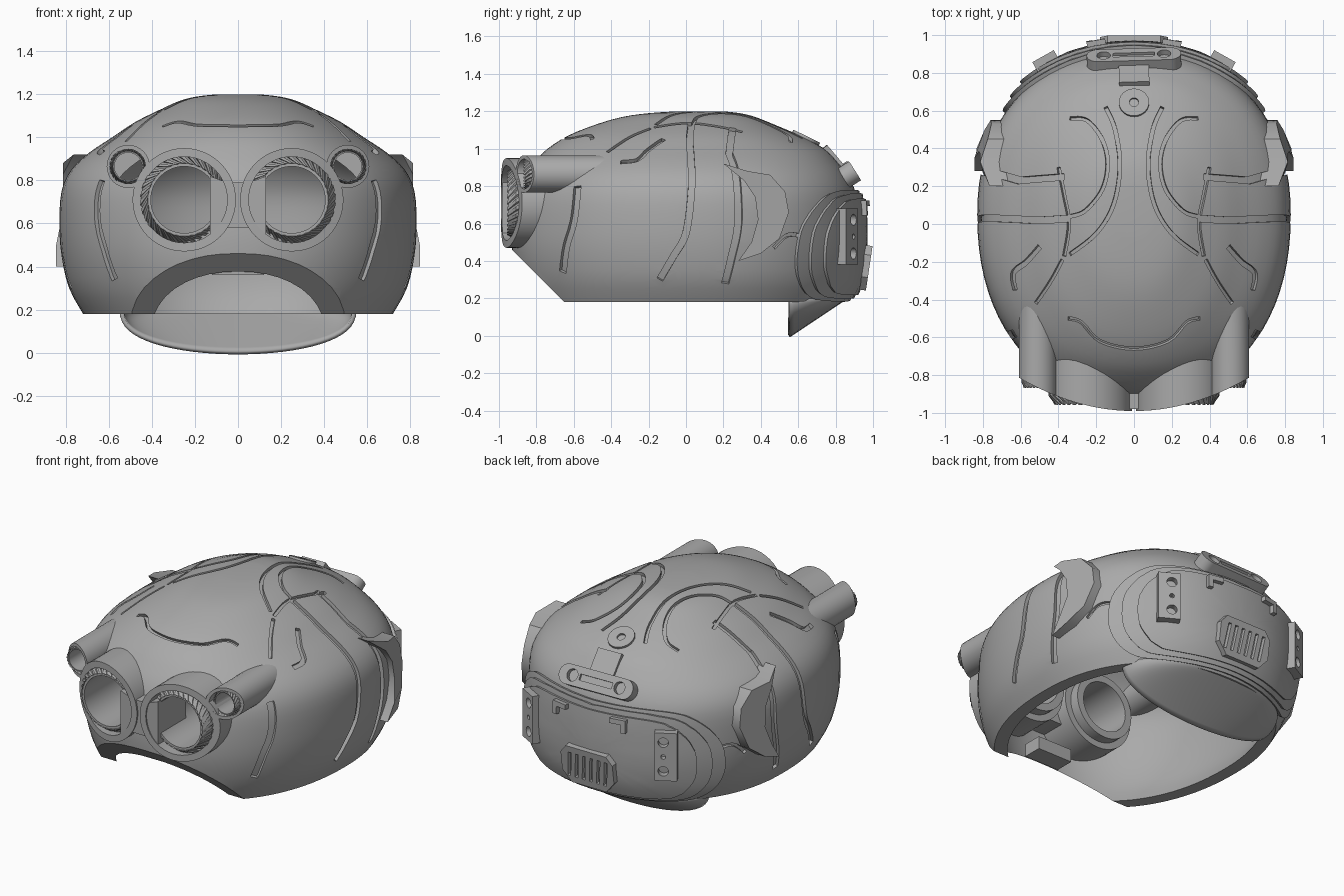
import bpy, bmesh, math
from mathutils import Vector, Matrix
from mathutils.bvhtree import BVHTree

cube = bpy.data.objects.get("Cube")
if cube:
    bpy.data.objects.remove(cube)

grey = bpy.data.materials.new("helmet grey")
grey.use_nodes = True
grey.diffuse_color = (.4, .4, .4, 1)
grey.node_tree.nodes["Principled BSDF"].inputs["Base Color"].default_value = (.4, .4, .4, 1)


def finish(name, bm):
    bmesh.ops.recalc_face_normals(bm, faces=bm.faces[:])
    mesh = bpy.data.meshes.new(name)
    bm.to_mesh(mesh)
    bm.free()
    mesh.materials.append(grey)
    obj = bpy.data.objects.new(name, mesh)
    bpy.context.scene.collection.objects.link(obj)
    return obj


def cut(target, cutter):
    mod = target.modifiers.new("cut", "BOOLEAN")
    mod.operation, mod.solver, mod.object = "DIFFERENCE", "EXACT", cutter
    bpy.context.view_layer.update()
    graph = bpy.context.evaluated_depsgraph_get()
    mesh = bpy.data.meshes.new_from_object(target.evaluated_get(graph))
    target.modifiers.clear()
    if len(mesh.polygons) > 5:
        target.data = mesh
    bpy.data.objects.remove(cutter)


def mirrored(obj, name):
    mesh = obj.data.copy()
    mesh.transform(Matrix.Scale(-1, 4, Vector((1, 0, 0))) @ obj.matrix_world)
    mesh.flip_normals()
    twin = bpy.data.objects.new(name, mesh)
    bpy.context.scene.collection.objects.link(twin)


def spline(pts, n):
    padded = [pts[0], *pts, pts[-1]]
    out = []
    for i in range(len(pts) - 1):
        for k in range(n):
            t = k / n
            out.append(tuple(
                (2*q + (r-p)*t + (2*p - 5*q + 4*r - s)*t*t + (3*q - p - 3*r + s)*t**3) / 2
                for p, q, r, s in zip(*padded[i:i+4])))
    return out + [pts[-1]]


def skin(bm, loops, closed=True):
    for a, b in zip(loops, loops[1:]):
        n = len(a)
        for i in range(n if closed else n - 1):
            j = (i + 1) % n
            bm.faces.new((a[i], a[j], b[j], b[i]))


def prism(name, pts, lo, hi, matrix):
    bm = bmesh.new()
    loops = [[bm.verts.new(matrix @ Vector((u, v, h))) for u, v in pts] for h in (lo, hi)]
    skin(bm, loops)
    for loop in loops:
        bm.faces.new(loop)
    return finish(name, bm)


def frame(p, n):
    z = Vector(n).normalized()
    x = Vector((0, 0, 1)).cross(z).normalized()
    return Matrix.Translation(p) @ Matrix((x, z.cross(x), z)).transposed().to_4x4()


def rect(w, h, x=0, y=0):
    return [(x-w, y-h), (x+w, y-h), (x+w, y+h), (x-w, y+h)]


def circle(r, x=0, y=0, n=24):
    return [(x + r*math.cos(k*math.tau/n), y + r*math.sin(k*math.tau/n)) for k in range(n)]


SIDEWAYS = Matrix(((0, 0, 1), (1, 0, 0), (0, 1, 0))).to_4x4()

# Hollow shell: height, half width, front and back of each level
levels = spline([(.18, .72, -.86, .85), (.3, .785, -.9, .9), (.45, .82, -.93, .92),
                 (.6, .83, -.93, .92), (.75, .82, -.91, .91), (.85, .775, -.87, .87),
                 (.93, .69, -.81, .81), (1, .585, -.74, .74), (1.07, .48, -.63, .61),
                 (1.13, .36, -.48, .47), (1.17, .27, -.34, .37), (1.19, .19, -.2, .29),
                 (1.2, .1, -.05, .2)], 3)


def level_loop(bm, z, w, front, back, segs=80):
    loop, mid = [], .05
    for k in range(segs):
        c, s = math.cos(k*math.tau/segs), math.sin(k*math.tau/segs)
        reach = back - mid if s > 0 else mid - front
        loop.append(bm.verts.new((w*math.copysign(abs(c)**.91, c),
                                  mid + reach*math.copysign(abs(s)**.91, s), z)))
    return loop


bm = bmesh.new()
outer = [level_loop(bm, *row) for row in levels]
inner = [level_loop(bm, .18 + (z-.18)*.94, w*.89, f*.92, b*.92) for z, w, f, b in levels]
skin(bm, outer[::-1] + inner)
bm.faces.new(outer[-1])
bm.faces.new(inner[-1])
bm.normal_update()
surface = BVHTree.FromBMesh(bm)
shell = finish("helmet_shell", bm)


def project(u, v, axis, side=1):
    start, ray = {"top": ((u*side, v, 3), (0, 0, -1)),
                  "side": ((3*side, u, v), (-side, 0, 0)),
                  "back": ((u*side, 3, v), (0, -1, 0))}[axis]
    p, n, _, _ = surface.ray_cast(Vector(start), Vector(ray))
    return (p, n if n.dot(Vector(ray)) < 0 else -n) if p else None


# Slanted chin opening and lens holes
cut(shell, prism("cutter", [(-.6, .13), (-1.1, .63), (-1.1, .13)], -1, 1, SIDEWAYS))
for s in (1, -1):
    for x, z, r in ((.25, .71, .18), (.51, .865, .072)):
        cut(shell, prism("cutter", circle(r), 0, .7, frame((x*s, -.5, z), (0, -1, 0))))


# Engraved grooves
def groove(axis, width, path, sides=(1, -1)):
    bm = bmesh.new()
    for s in sides:
        hits = [h for h in (project(u, v, axis, s) for u, v in spline(path, 5)) if h]
        loops = []
        for i, (p, n) in enumerate(hits):
            ahead = hits[min(i+1, len(hits)-1)][0] - hits[max(i-1, 0)][0]
            across = ahead.cross(n).normalized() * width / 2
            loops.append([bm.verts.new(p + across*a + n*d)
                          for a, d in ((-1, -.02), (1, -.02), (1, .03), (-1, .03))])
        skin(bm, loops)
        bm.faces.new(loops[0])
        bm.faces.new(loops[-1])
    cut(shell, finish("cutter", bm))


groove("top", .02, [(.15, .62), (.1, .5), (.075, .3), (.11, .1), (.2, -.05), (.34, -.16)])
groove("top", .02, [(.37, -.17), (.345, 0), (.37, .15), (.4, .3)])
groove("top", .02, [(.34, .56), (.25, .55), (.17, .45), (.14, .32), (.17, .18), (.26, .07), (.34, .04)])
groove("top", .035, [(.34, .03), (.5, .02), (.62, .025)])
groove("side", .035, [(.025, .98), (.03, .8), (0, .55), (-.07, .42), (-.14, .3)])
groove("top", .035, [(.37, .25), (.5, .24), (.62, .23)])
groove("side", .04, [(.23, .98), (.27, .85), (.28, .6), (.24, .4), (.21, .28)])
groove("side", .045, [(-.58, .8), (-.6, .62), (-.64, .48), (-.66, .34)])
groove("top", .02, [(.35, -.5), (.28, -.52), (.18, -.62), (0, -.66),
                    (-.18, -.62), (-.28, -.52), (-.35, -.5)], (1,))
groove("top", .03, [(.5, -.12), (.57, -.2), (.64, -.26), (.63, -.35)])
groove("top", .02, [(.38, -.19), (.44, -.3), (.52, -.42)])
groove("side", .02, [(.47, .47), (.55, .54), (.67, .52)])


# Goggle housings and knurled lens rings; None follows the curved front
def lathe(name, cx, cz, profile, segs=48):
    bm = bmesh.new()
    loops = []
    for r, y in profile + profile[:1]:
        loops.append([bm.verts.new((x, -.99 + .476*x*x if y is None else y, z))
                      for x, z in circle(r, cx, cz, segs)])
    skin(bm, loops)
    bmesh.ops.remove_doubles(bm, verts=bm.verts[:], dist=.0001)
    return finish(name, bm)


def ribs(name, cx, cz, r0, r1, y0, y1, count):
    bm = bmesh.new()
    step = math.tau / count
    for k in range(count):
        loops = []
        for r, y, turn in ((r0, y0, 0), (r1, y1, step*1.3), (r1, y1 + .05, step*2)):
            loops.append([bm.verts.new((cx + (r+d)*math.cos(a), y + e, cz + (r+d)*math.sin(a)))
                          for w, d, e in ((-.25, 0, .02), (-.25, .008, -.008), (.25, .008, -.008), (.25, 0, .02))
                          for a in [k*step + turn + w*step]])
        skin(bm, loops)
        bm.faces.new(loops[0])
        bm.faces.new(loops[-1])
    return finish(name, bm)


for s, label in ((1, "left_"), (-1, "right_")):
    x = .25 * s
    lathe(label + "goggle_housing", x, .71, [(.24, None), (.2, None), (.2, -.62), (.24, -.62)])
    lathe(label + "lens_ring", x, .71, [(.155, -.95), (.17, -.95), (.2, -.89), (.2, -.56), (.155, -.56)])
    ribs(label + "lens_ribs", x, .71, .162, .196, -.95, -.9, 32)
    x = .51 * s
    lathe(label + "lamp_housing", x, .865, [(.1, None), (.08, None), (.08, -.52), (.1, -.42)], 32)
    lathe(label + "lamp_ring", x, .865, [(.064, -.86), (.07, -.86), (.081, -.83), (.081, -.55), (.064, -.55)], 32)
    ribs(label + "lamp_ribs", x, .865, .066, .078, -.86, -.83, 24)
prism("goggle_bridge", [(-.13, .55), (-.05, .58), (.05, .58), (.13, .55), (.13, .82), (.05, .79),
                        (-.05, .79), (-.13, .82)], -.7, -.98,
      Matrix(((1, 0, 0), (0, 0, 1), (0, 1, 0))).to_4x4())
prism("nose_pad", rect(.12, .04, 0, .4), -.82, -.7, Matrix(((1, 0, 0), (0, 0, 1), (0, 1, 0))).to_4x4())

# Neck guard bowl
bm = bmesh.new()
rows = []
for i in range(13):
    t = min(i / 12, .995)
    rows.append([bm.verts.new((.54*math.sqrt(1-t*t)*math.cos(a), .55 + .3*t,
                               .2 - .2*(1-t)*math.sin(a)**.8))
                 for a in [math.pi*k/32 for k in range(33)]])
skin(bm, rows, closed=False)
guard = finish("neck_guard", bm)
solid = guard.modifiers.new("thickness", "SOLIDIFY")
solid.thickness, solid.offset = .02, 0

# Layered back panel following the shell
half = spline([(0, .77), (.42, .77), (.58, .71), (.67, .56), (.66, .36), (.56, .23), (.4, .195), (0, .195)], 5)
outline = half + [(-x, z) for x, z in half[-2:0:-1]]
for name, size, lift in (("back_panel_base", 1, .022), ("back_panel_middle", .93, .036), ("back_panel_top", .84, .05)):
    bm = bmesh.new()
    loops = []
    for scale, off in ((1, -.02), (1, lift), (.8, lift), (.6, lift), (.4, lift), (.2, lift)):
        loop = []
        for x, z in outline:
            p, n = project(x*size*scale, .48 + (z-.48)*size*scale, "back")
            loop.append(bm.verts.new(p + n*off))
        loops.append(loop)
    skin(bm, loops)
    bm.faces.new(loops[-1])
    finish(name, bm)

# Vent grille
spot = frame((0, .95, .365), (0, 1, -.15))
grille = prism("vent_grille", [(-.18, -.05), (-.12, -.12), (.12, -.12), (.18, -.05), (.18, .07),
                               (.14, .12), (-.14, .12), (-.18, .07)], -.05, .03, spot)
for k in range(6):
    x = (k - 2.5) * .05
    cut(grille, prism("cutter", [(x-.02, -.08), (x, -.08), (x+.02, .08), (x, .08)], .005, .1, spot))

# Side connectors and panel clips
p, n = project(.44, .53, "back")
spot = frame(p, (n.x, n.y, 0))
box = prism("left_connector", rect(.065, .15), -.02, .085, spot)
for y, r in ((.09, .03), (0, .014), (-.09, .03)):
    cut(box, prism("cutter", circle(r, .015, y), .04, .2, spot))
mirrored(box, "right_connector")
p, n = project(.19, .68, "back")
clip = prism("left_clip", [(-.05, -.04), (-.02, -.04), (-.02, .01), (.05, .01), (.05, .04), (-.05, .04)],
             0, .075, frame(p, n))
mirrored(clip, "right_clip")

# Rear rail, its stem and the crown button
p, n = project(0, .86, "back")
spot = frame(p, n)
pill = circle(.06, .19, 0, 32)
pill = [(u, v) for u, v in pill if u >= .19]
pill.sort(key=lambda q: q[1])
rail = prism("rear_rail", pill + [(-u, v) for u, v in pill[::-1]], -.05, .04, spot)
for x in (-.16, .16):
    cut(rail, prism("cutter", circle(.036, x), .01, .1, spot))
cut(rail, prism("cutter", rect(.11, .018), .025, .1, spot))
p, n = project(0, .8, "top")
prism("rail_stem", rect(.08, .09), -.03, .014, frame(p, n))
p, n = project(0, .64, "top")
button = prism("crown_button", circle(.08), -.03, .012, frame(p, n))
cut(button, prism("cutter", circle(.025), -.02, .1, frame(p, n)))

# Crescent ear guards
ear = prism("left_ear_guard", [(.2, .92), (.33, .88), (.45, .86), (.53, .77), (.55, .66), (.5, .52),
                               (.4, .44), (.28, .4), (.35, .5), (.385, .62), (.37, .74), (.31, .83)],
            .67, .9, SIDEWAYS)
for v in ear.data.vertices:
    if v.co.x > .8:
        v.co.x = .86 - .35*abs(v.co.y - .33) - .1*(v.co.z - .42)
mirrored(ear, "right_ear_guard")

# Smooth shading with crisp edges
bpy.ops.object.select_all(action="DESELECT")
for obj in bpy.context.scene.objects:
    if obj.type == "MESH":
        obj.select_set(True)
        bpy.context.view_layer.objects.active = obj
bpy.ops.object.shade_smooth_by_angle(angle=math.radians(32))
